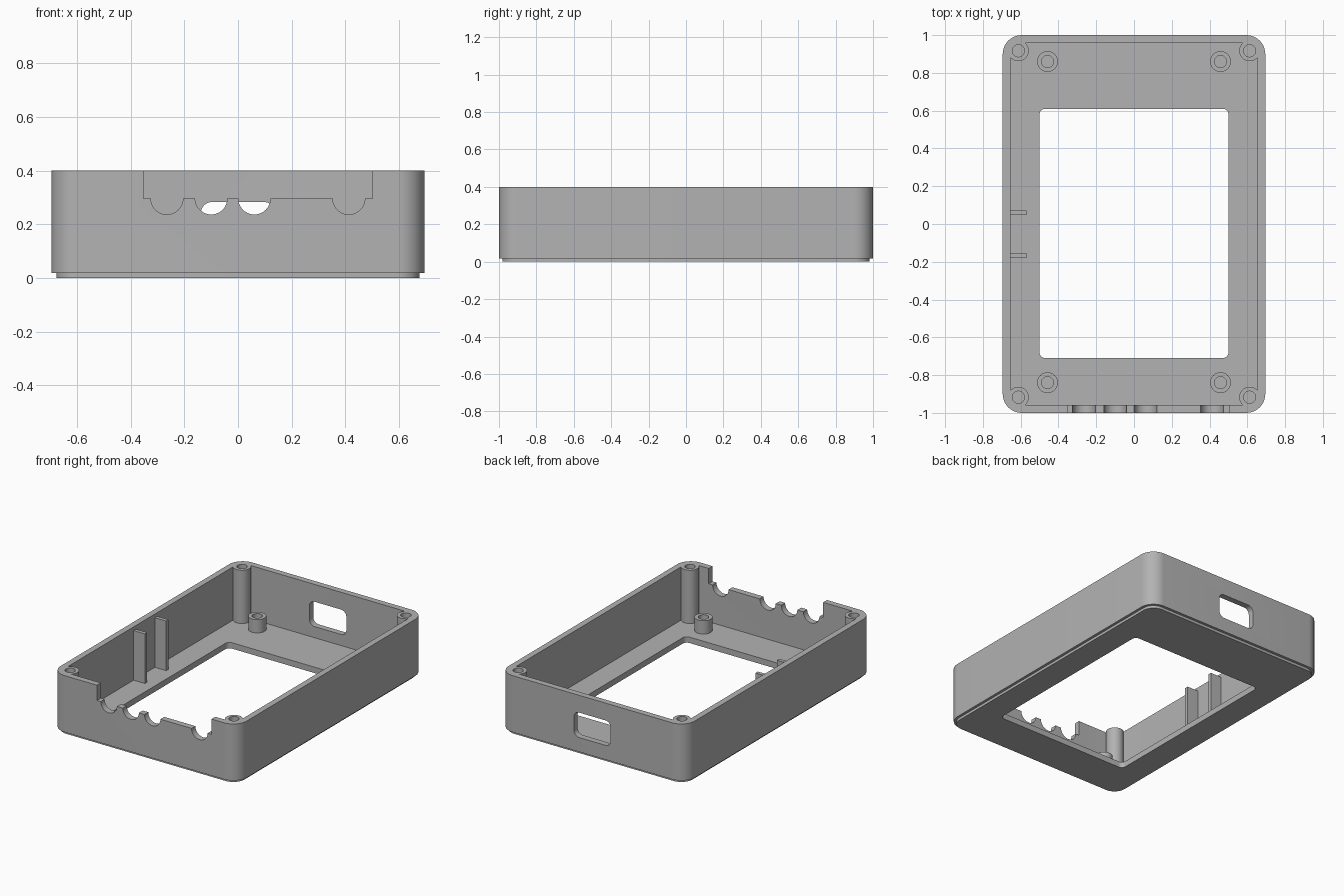
import bpy, bmesh, math
from mathutils import Matrix

cube = bpy.data.objects.get("Cube")
if cube:
    bpy.data.objects.remove(cube, do_unlink=True)

GREY = (0.45, 0.45, 0.45, 1)
grey = bpy.data.materials.new("grey plastic")
grey.use_nodes = True
grey.diffuse_color = GREY
grey.node_tree.nodes["Principled BSDF"].inputs["Base Color"].default_value = GREY

HX, HY, TOP = 0.695, 1.0, 0.4
WALL, FLOOR, LIP = 0.041, 0.04, 0.018


def add_object(name, bm):
    bmesh.ops.recalc_face_normals(bm, faces=bm.faces)
    mesh = bpy.data.meshes.new(name)
    bm.to_mesh(mesh)
    bm.free()
    mesh.materials.append(grey)
    obj = bpy.data.objects.new(name, mesh)
    bpy.context.collection.objects.link(obj)
    return obj


def rounded_prism(name, u, v, w, radius, turn=None, steps=10):
    """Rounded rectangle u by v, extruded along w, then optionally turned."""
    bm = bmesh.new()
    ring = []
    corners = ((u[1], v[1], -1, -1), (u[0], v[1], 1, -1), (u[0], v[0], 1, 1), (u[1], v[0], -1, 1))
    for quarter, (cu, cv, su, sv) in enumerate(corners):
        for i in range(steps + 1):
            a = (quarter + i / steps) * math.pi / 2
            ring.append(bm.verts.new((cu + radius * (su + math.cos(a)),
                                      cv + radius * (sv + math.sin(a)), w[0])))
    base = bm.faces.new(ring)
    grown = bmesh.ops.extrude_face_region(bm, geom=[base])["geom"]
    moved = [g for g in grown if isinstance(g, bmesh.types.BMVert)]
    bmesh.ops.translate(bm, verts=moved, vec=(0, 0, w[1] - w[0]))
    if turn:
        bm.transform(turn)
    return add_object(name, bm)


def box(name, x, y, z):
    bm = bmesh.new()
    size = Matrix.Diagonal((x[1] - x[0], y[1] - y[0], z[1] - z[0], 1))
    centre = Matrix.Translation([(a + b) / 2 for a, b in (x, y, z)])
    bmesh.ops.create_cube(bm, size=1, matrix=centre @ size)
    return add_object(name, bm)


def combine(target, tool, operation):
    """Apply a boolean and discard the tool."""
    mod = target.modifiers.new(operation, 'BOOLEAN')
    mod.operation, mod.object, mod.solver = operation, tool, 'EXACT'
    graph = bpy.context.evaluated_depsgraph_get()
    mesh = bpy.data.meshes.new_from_object(target.evaluated_get(graph))
    target.modifiers.clear()
    target.data = mesh
    bpy.data.objects.remove(tool, do_unlink=True)


def screw_post(name, x, y, top):
    """Round post with a blind screw hole."""
    bm = bmesh.new()
    outer, inner = 0.055, 0.032
    profile = [(0, FLOOR / 2), (outer, FLOOR / 2), (outer, top), (inner, top), (inner, FLOOR), (0, FLOOR)]
    verts = [bm.verts.new((r, 0, z)) for r, z in profile]
    edges = [bm.edges.new(pair) for pair in zip(verts, verts[1:])]
    bmesh.ops.spin(bm, geom=verts + edges, cent=(0, 0, 0), axis=(0, 0, 1),
                   angle=math.tau, steps=40, use_duplicate=False)
    bmesh.ops.remove_doubles(bm, verts=bm.verts, dist=0.0001)
    bm.transform(Matrix.Translation((x, y, 0)))
    return add_object(name, bm)


# Outer shell with a stepped lip under it
case = rounded_prism("case_shell", (-HX, HX), (-HY, HY), (LIP, TOP), 0.1)
lip = rounded_prism("lip", (LIP - HX, HX - LIP), (LIP - HY, HY - LIP), (0, FLOOR * 0.75), 0.1 - LIP)
combine(case, lip, 'UNION')

# Hollow interior and screen window
ix, iy = HX - WALL, HY - WALL
combine(case, rounded_prism("cavity", (-ix, ix), (-iy, iy), (FLOOR, 0.6), 0.04), 'DIFFERENCE')
combine(case, rounded_prism("window", (-0.5, 0.5), (-0.71, 0.61), (-0.1, 0.2), 0.03), 'DIFFERENCE')

# Front wall cutout with four round cable notches
SHELF, NOTCH = 0.297, 0.06
combine(case, box("front_cutout", (-0.353, 0.502), (-1.1, -0.9), (SHELF, 0.6)), 'DIFFERENCE')
facing_y = Matrix.Rotation(math.pi / 2, 4, 'X')
for x in (-0.265, -0.1, 0.061, 0.413):
    notch = rounded_prism("notch", (x - NOTCH, x + NOTCH), (SHELF - NOTCH, SHELF + NOTCH),
                          (0.9, 1.1), NOTCH * 0.999, facing_y)
    combine(case, notch, 'DIFFERENCE')

# Back port and side slot
port = rounded_prism("back_port", (-0.138, 0.138), (0.115, 0.283), (-1.1, -0.9), 0.04, facing_y)
combine(case, port, 'DIFFERENCE')
facing_x = Matrix(((0, 0, 1, 0), (1, 0, 0, 0), (0, 1, 0, 0), (0, 0, 0, 1)))
slot = rounded_prism("side_slot", (-0.14, 0.035), (0.272, 0.328), (-0.8, -0.6), 0.02, facing_x)
combine(case, slot, 'DIFFERENCE')

# Guide ribs beside the slot
for name, y in (("front_rib", -0.167), ("back_rib", 0.06)):
    box(name, (-0.67, -0.57), (y - 0.0125, y + 0.0125), (FLOOR / 2, 0.375))

# Corner screw towers and short board posts
posts = []
for side, sx in (("right", -1), ("left", 1)):
    for end, sy in (("front", -1), ("back", 1)):
        posts.append(screw_post(f"{end}_{side}_tower", sx * 0.612, sy * 0.917, TOP))
        posts.append(screw_post(f"{end}_{side}_board_post", sx * 0.458, 0.01 + sy * 0.85, 0.13))

# Smooth the rounded walls, keep hard edges
bpy.ops.object.select_all(action='DESELECT')
for obj in posts + [case]:
    obj.select_set(True)
bpy.context.view_layer.objects.active = case
bpy.ops.object.shade_smooth_by_angle(angle=math.radians(30))
